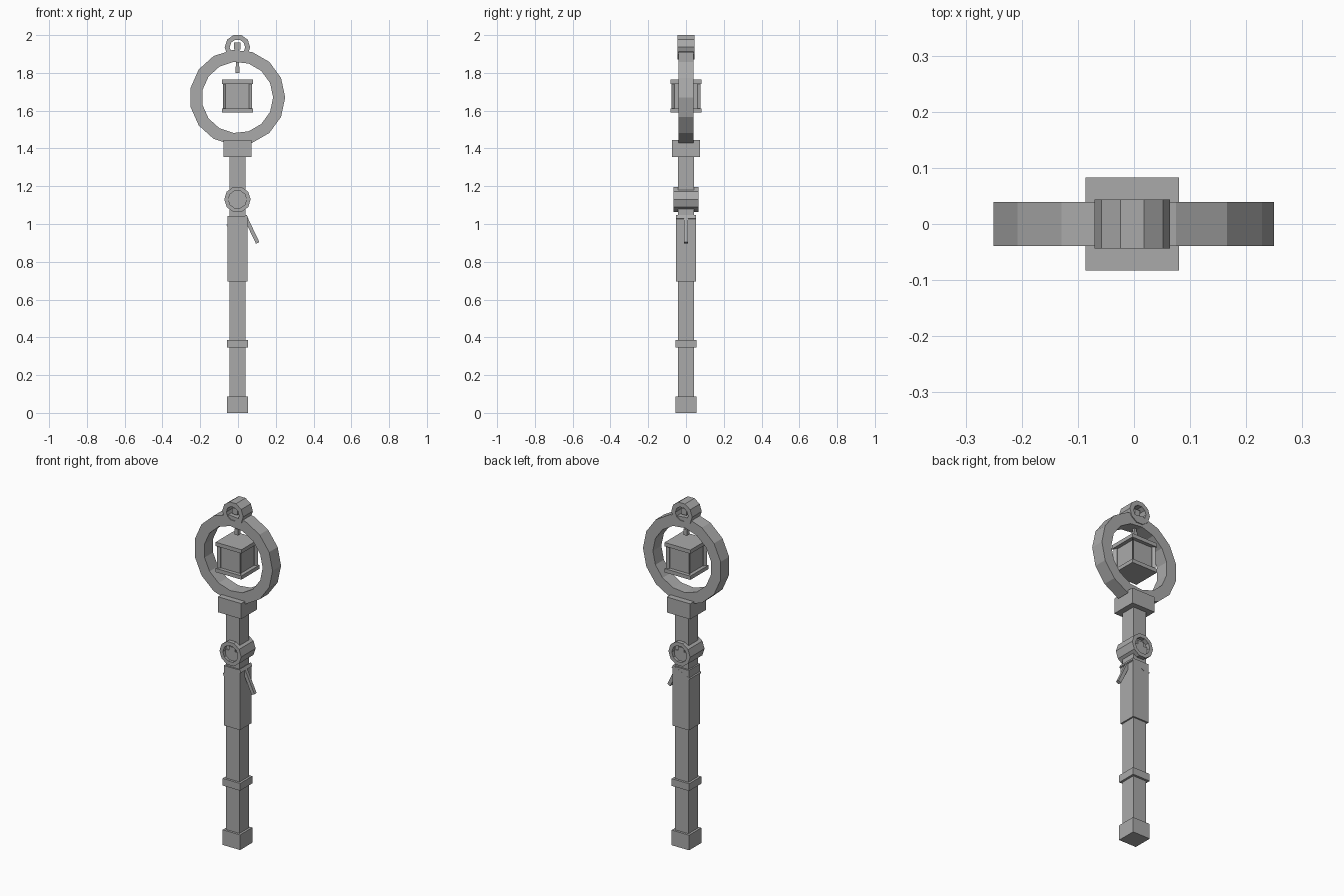
import bpy, bmesh, math
from mathutils import Matrix

if "Cube" in bpy.data.objects:
    bpy.data.objects.remove(bpy.data.objects["Cube"], do_unlink=True)

grey = bpy.data.materials.new("plain_grey")
grey.use_nodes = True
COLOUR = (0.4, 0.4, 0.4, 1)
grey.diffuse_color = COLOUR
grey.node_tree.nodes["Principled BSDF"].inputs["Base Color"].default_value = COLOUR

CX = -0.003  # shared axis of the staff


def finish(name, bm, loc):
    bmesh.ops.recalc_face_normals(bm, faces=bm.faces)
    mesh = bpy.data.meshes.new(name)
    bm.to_mesh(mesh)
    bm.free()
    mesh.materials.append(grey)
    obj = bpy.data.objects.new(name, mesh)
    obj.location = loc
    bpy.context.collection.objects.link(obj)
    return obj


def box(name, hx, hy, z0, z1, x=CX, tilt=0, recess=None):
    bm = bmesh.new()
    bmesh.ops.create_cube(bm, size=2)
    bmesh.ops.scale(bm, vec=(hx, hy, (z1 - z0) / 2), verts=bm.verts)
    if recess:
        # sunken panels on the four upright sides
        sides = [f for f in bm.faces if abs(f.normal.z) < 0.5]
        bmesh.ops.inset_individual(bm, faces=sides, thickness=recess)
        for f in sides:
            bmesh.ops.translate(bm, vec=f.normal * -recess, verts=f.verts)
    bmesh.ops.rotate(bm, matrix=Matrix.Rotation(tilt, 3, "Y"), verts=bm.verts)
    return finish(name, bm, (x, 0, (z0 + z1) / 2))


def ring(name, sides, outer, inner, depth, z):
    bm = bmesh.new()
    rows = []
    for i in range(sides):
        a = 2 * math.pi * i / sides
        rows.append([bm.verts.new((r * math.cos(a), y, r * math.sin(a)))
                     for r, y in ((outer, -depth), (outer, depth),
                                  (inner, depth), (inner, -depth))])
    for i in range(sides):
        a, b = rows[i], rows[(i + 1) % sides]
        for j in range(4):
            k = (j + 1) % 4
            bm.faces.new((a[j], a[k], b[k], b[j]))
    return finish(name, bm, (CX, 0, z))


# Staff body
box("shaft", 0.043, 0.043, 0.02, 1.40)
box("foot_cap", 0.056, 0.056, 0, 0.088)
box("lower_band", 0.056, 0.056, 0.345, 0.387)
box("grip", 0.052, 0.052, 0.695, 1.043)
box("head_block", 0.075, 0.073, 1.355, 1.445)

# Round eye on the shaft with a stepped plate inside
ring("shaft_eye", 10, 0.07, 0.048, 0.066, 1.13)
box("eye_plate", 0.043, 0.05, 1.08, 1.14)
box("eye_plate_tab", 0.019, 0.05, 1.13, 1.163)

# Tilted crossbar and lever under the eye
TILT = math.radians(-25.6)
box("lever_crossbar", 0.06, 0.0525, 1.003, 1.023, tilt=TILT)
box("lever", 0.01, 0.01, 0.893, 1.037, x=0.073, tilt=TILT)

# Large hoop and top loop
ring("hoop", 15, 0.2528, 0.189, 0.039, 1.67)
ring("top_loop", 10, 0.0675, 0.041, 0.044, 1.936)
box("loop_core", 0.017, 0.025, 1.925, 1.96)

# Lantern hanging in the hoop
box("lantern_body", 0.077, 0.077, 1.60, 1.755, recess=0.015)
for label, z in (("bottom", 1.59), ("top", 1.742)):
    box("lantern_" + label, 0.083, 0.083, z, z + 0.022)
box("hanger_upper", 0.008, 0.008, 1.83, 1.87)
box("hanger_lower", 0.011, 0.011, 1.80, 1.835)
